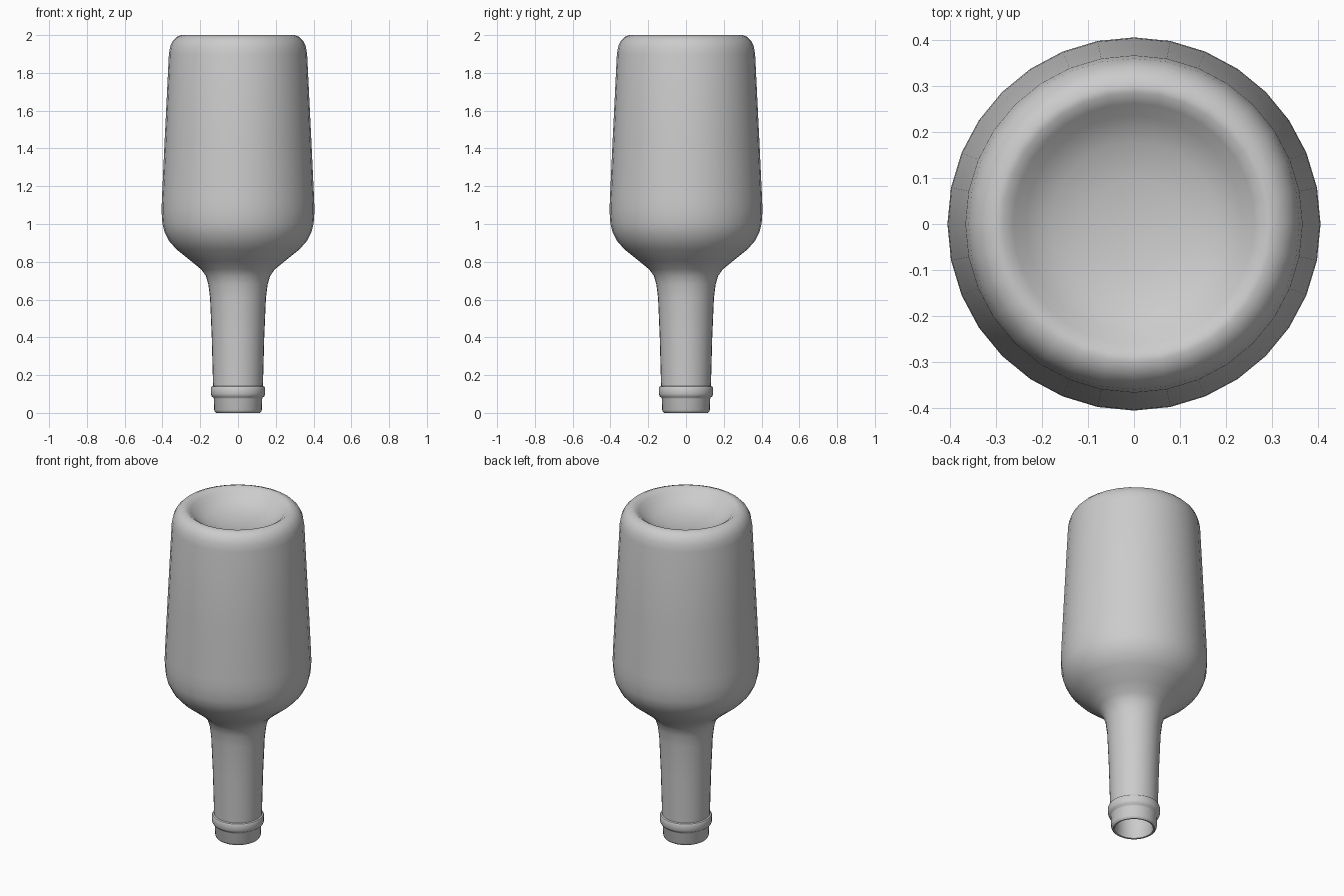
import bpy, bmesh, math

if "Cube" in bpy.data.objects:
    bpy.data.objects.remove(bpy.data.objects["Cube"], do_unlink=True)

SEGMENTS = 32

# Single plain grey material
grey = bpy.data.materials.new("plain grey")
grey.use_nodes = True
colour = (0.6, 0.6, 0.6, 1)
grey.diffuse_color = colour
grey.node_tree.nodes["Principled BSDF"].inputs["Base Color"].default_value = colour

# Radius and height pairs for the upturned bottle
base = [(0, 1.90), (0.10, 1.906), (0.18, 1.925), (0.235, 1.955), (0.262, 1.983),
        (0.285, 1.998), (0.30, 2.0), (0.325, 1.99), (0.345, 1.97), (0.359, 1.94),
        (0.366, 1.90)]
body = [(0.388, 1.45), (0.403, 1.13), (0.405, 1.07), (0.40, 1.0), (0.39, 0.96),
        (0.365, 0.91), (0.325, 0.865), (0.25, 0.805), (0.195, 0.76), (0.17, 0.725),
        (0.157, 0.68), (0.148, 0.61)]
neck = [(0.139, 0.40), (0.132, 0.142)]
collar = [(0.140, 0.139), (0.144, 0.130), (0.144, 0.100), (0.139, 0.087), (0.130, 0.080)]
mouth = [(0.128, 0.075), (0.126, 0.015), (0.121, 0.004), (0.115, 0.0), (0.107, 0.002),
         (0.103, 0.012)]
inside = [(0.105, 0.15), (0.123, 0.62), (0.145, 0.74), (0.23, 0.822), (0.31, 0.89),
          (0.365, 0.97), (0.38, 1.07), (0.378, 1.13), (0.341, 1.89), (0.32, 1.955),
          (0.295, 1.97), (0.25, 1.93), (0.18, 1.90), (0, 1.875)]


def lathe(name, profile):
    """Spin a profile round the z axis into a smooth closed skin."""
    bm = bmesh.new()
    verts = [bm.verts.new((r, 0, z)) for r, z in profile]
    edges = [bm.edges.new(pair) for pair in zip(verts, verts[1:])]
    bmesh.ops.spin(bm, geom=verts + edges, axis=(0, 0, 1), cent=(0, 0, 0),
                   angle=math.tau, steps=SEGMENTS, use_merge=False)
    bmesh.ops.remove_doubles(bm, verts=bm.verts, dist=0.0005)
    bmesh.ops.recalc_face_normals(bm, faces=bm.faces)
    mesh = bpy.data.meshes.new(name)
    bm.to_mesh(mesh)
    bm.free()
    mesh.materials.append(grey)
    obj = bpy.data.objects.new(name, mesh)
    bpy.context.collection.objects.link(obj)
    bpy.ops.object.select_all(action='DESELECT')
    obj.select_set(True)
    bpy.context.view_layer.objects.active = obj
    bpy.ops.object.shade_smooth_by_angle(angle=math.radians(40))
    return obj


# Hollow bottle standing on its mouth
lathe("bottle", base + body + neck + collar + mouth + inside)
